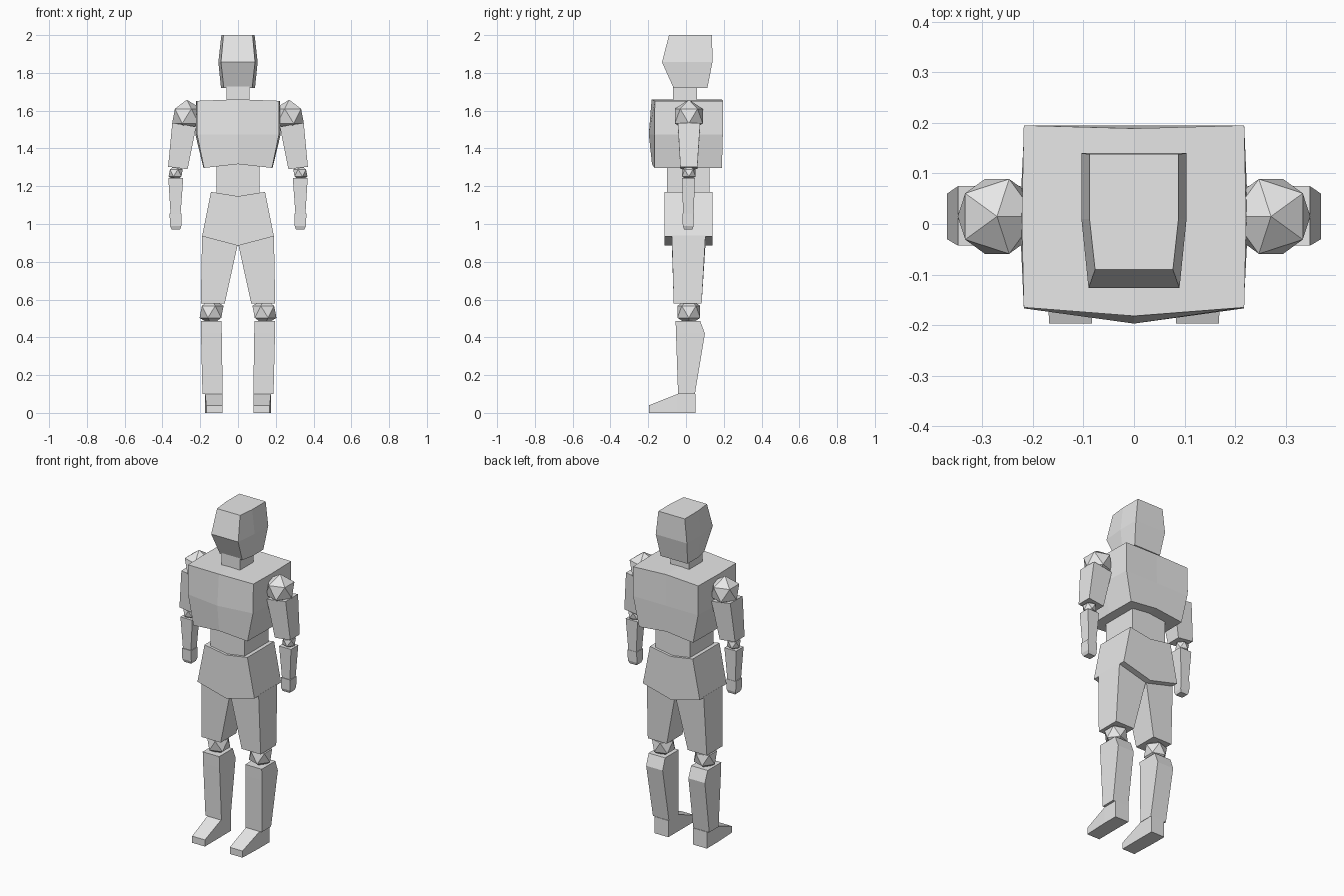
import bpy
import bmesh
from mathutils import Matrix

cube = bpy.data.objects.get("Cube")
if cube:
    bpy.data.objects.remove(cube)

grey = bpy.data.materials.new("light_grey")
grey.use_nodes = True
grey.diffuse_color = (0.8, 0.8, 0.8, 1)
grey.node_tree.nodes["Principled BSDF"].inputs["Base Color"].default_value = (0.8, 0.8, 0.8, 1)


def finish(name, bm):
    bmesh.ops.recalc_face_normals(bm, faces=bm.faces)
    mesh = bpy.data.meshes.new(name)
    bm.to_mesh(mesh)
    bm.free()
    mesh.materials.append(grey)
    obj = bpy.data.objects.new(name, mesh)
    bpy.context.collection.objects.link(obj)


def loft(name, rings, side=1, folded=False):
    """Skin equal rings of points; folded caps are split along the centre line."""
    bm = bmesh.new()
    loops = [[bm.verts.new((side * x, y, z)) for x, y, z in ring] for ring in rings]
    n = len(loops[0])
    for low, high in zip(loops, loops[1:]):
        for i in range(n):
            j = (i + 1) % n
            bm.faces.new((low[i], low[j], high[j], high[i]))
    for cap in (loops[0], loops[-1]):
        if folded:
            half = n // 2
            bm.faces.new(cap[:half + 1])
            bm.faces.new(cap[half:] + cap[:1])
        else:
            bm.faces.new(cap)
    finish(name, bm)


def rect(x0, x1, y0, y1, z0, z1=None):
    """Rectangle ring; z0 is the height at x0, z1 the height at x1."""
    z1 = z0 if z1 is None else z1
    return [(x0, y0, z0), (x1, y0, z1), (x1, y1, z1), (x0, y1, z0)]


def head_ring(front_w, back_w, y0, y1, z):
    return [(-front_w, y0, z), (front_w, y0, z), (back_w, 0.01, z),
            (back_w, y1, z), (-back_w, y1, z), (-back_w, 0.01, z)]


def chest_ring(w, side_w, front, back, z, front_mid, back_mid, z_mid):
    return [(0, front_mid, z_mid), (w, front, z), (side_w, 0.01, z), (w, back, z),
            (0, back_mid, z_mid), (-w, back, z), (-side_w, 0.01, z), (-w, front, z)]


def joint(name, side, x, z, radius):
    """Faceted ball with a corner pointing towards the body."""
    bm = bmesh.new()
    bmesh.ops.create_icosphere(bm, subdivisions=1, radius=radius)
    bm.transform(Matrix.Translation((side * x, 0.015, z)) @ Matrix.Diagonal((-side, 1, 1, 1)))
    finish(name, bm)


# Head and neck
loft("head", [head_ring(0.075, 0.09, -0.066, 0.113, 1.72),
              head_ring(0.09, 0.104, -0.127, 0.14, 1.857),
              head_ring(0.077, 0.088, -0.09, 0.138, 2.0)])
loft("neck", [rect(-0.062, 0.062, -0.07, 0.058, z) for z in (1.64, 1.73)])

# Torso
loft("chest", [chest_ring(0.18, 0.183, -0.167, 0.19, 1.297, -0.18, 0.19, 1.317),
               chest_ring(0.217, 0.226, -0.167, 0.195, 1.475, -0.197, 0.195, 1.475),
               chest_ring(0.218, 0.222, -0.165, 0.195, 1.652, -0.182, 0.189, 1.66)],
     folded=True)
loft("waist", [rect(-0.115, 0.115, -0.1, 0.125, z) for z in (1.1, 1.34)])

# Pelvis, a chevron outline run from front to back
outline = [(0, 0.885), (0.19, 0.935), (0.143, 1.17), (0, 1.147), (-0.143, 1.17), (-0.19, 0.935)]
loft("pelvis", [[(x, y, z) for x, z in outline] for y in (-0.115, 0.14)], folded=True)

# Arms and legs
for word, s in (("left", 1), ("right", -1)):
    joint(word + "_shoulder", s, 0.271, 1.571, 0.087)
    loft(word + "_upper_arm", [rect(0.267, 0.37, -0.03, 0.06, 1.29, 1.303),
                               rect(0.222, 0.348, -0.043, 0.075, 1.515, 1.535)], s)
    joint(word + "_elbow", s, 0.33, 1.27, 0.042)
    loft(word + "_forearm", [rect(0.304, 0.357, -0.015, 0.04, 1.053),
                             rect(0.29, 0.369, -0.022, 0.048, 1.243)], s)
    loft(word + "_hand", [rect(0.306, 0.352, -0.01, 0.034, 0.972),
                          rect(0.3, 0.36, -0.017, 0.04, 0.99),
                          rect(0.3, 0.362, -0.019, 0.042, 1.055)], s)
    loft(word + "_thigh", [rect(0.07, 0.197, -0.065, 0.083, 0.58),
                           rect(0.002, 0.19, -0.075, 0.103, 0.89, 0.94)], s)
    joint(word + "_knee", s, 0.14, 0.535, 0.071)
    loft(word + "_shin", [rect(0.081, 0.188, -0.042, 0.047, 0.1),
                          rect(0.086, 0.196, -0.053, 0.1, 0.42),
                          rect(0.087, 0.197, -0.055, 0.075, 0.487)], s)
    # Foot: toe, ankle and heel sections
    loft(word + "_foot", [[(a, y, 0), (b, y, 0), (b, y, h), (a, y, h)]
                          for a, b, y, h in ((0.083, 0.168, -0.197, 0.04),
                                             (0.083, 0.174, -0.045, 0.1),
                                             (0.083, 0.174, 0.05, 0.1))], s)
